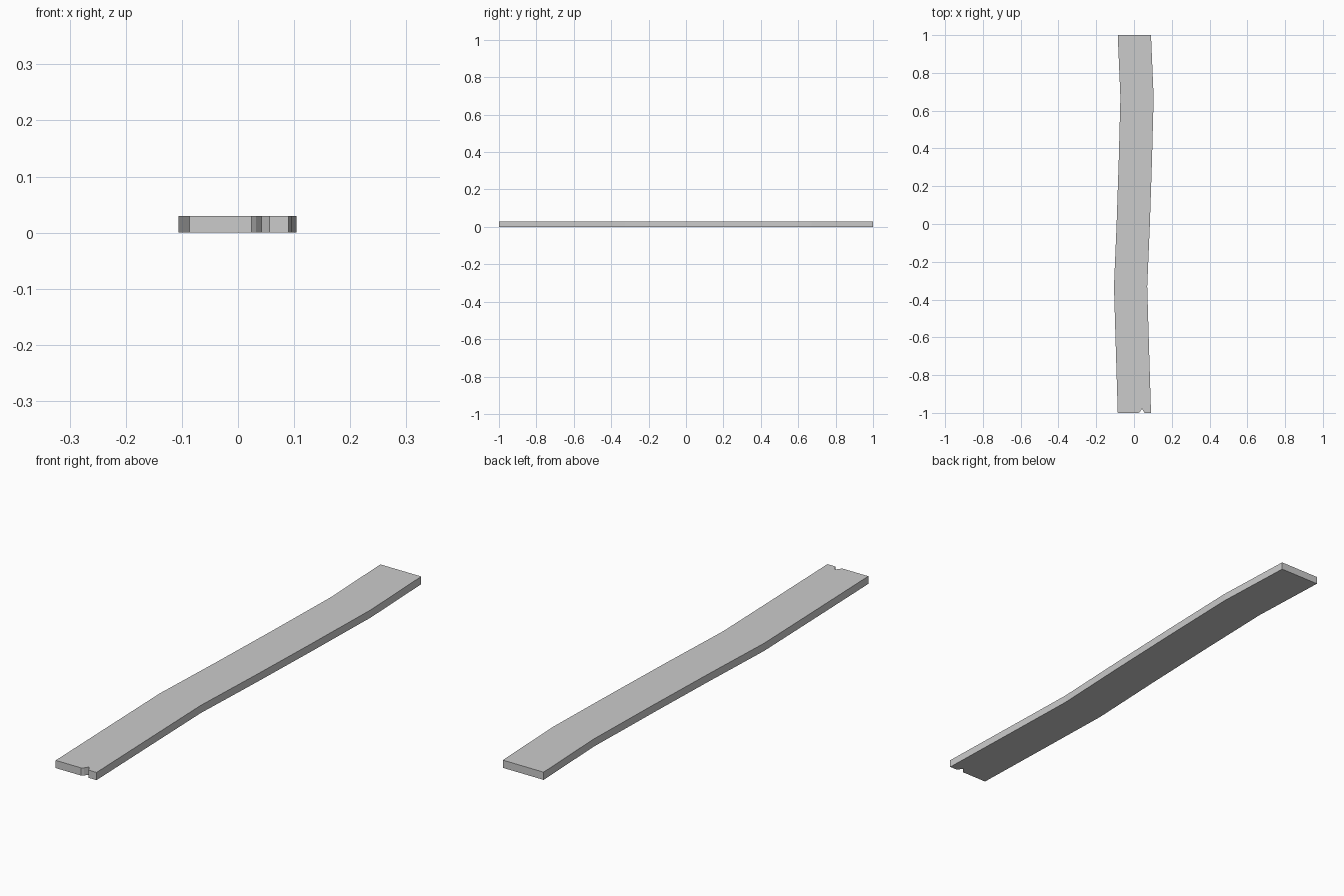
import bpy, bmesh

if "Cube" in bpy.data.objects:
    bpy.data.objects.remove(bpy.data.objects["Cube"])

HALF_WIDTH = 0.088
THICKNESS = 0.03

# Bent centre line of the board: (y, x offset)
centre = [(-1, 0.002), (-0.67, -0.008), (-0.33, -0.018), (0, -0.004),
          (0.33, 0.007), (0.67, 0.016), (1, 0.002)]

# Chipped front end, left to right
chip = [(0.024, -1), (0.032, -0.993), (0.042, -0.978), (0.053, -0.995), (0.056, -1)]

# Outline: right edge up, left edge down, then the chipped end
outline = [(x + HALF_WIDTH, y) for y, x in centre]
outline += [(x - HALF_WIDTH, y) for y, x in reversed(centre)]
outline += chip

# Extrude the outline into a plank
bm = bmesh.new()
base = bm.faces.new([bm.verts.new((x, y, 0.001)) for x, y in outline])
ext = bmesh.ops.extrude_face_region(bm, geom=[base])
top = [v for v in ext["geom"] if isinstance(v, bmesh.types.BMVert)]
bmesh.ops.translate(bm, verts=top, vec=(0, 0, THICKNESS))
bmesh.ops.translate(bm, verts=bm.verts, vec=(0, 0, -0.001))
bmesh.ops.recalc_face_normals(bm, faces=bm.faces)

mesh = bpy.data.meshes.new("wood_plank")
bm.to_mesh(mesh)
bm.free()
plank = bpy.data.objects.new("wood_plank", mesh)
bpy.context.collection.objects.link(plank)
